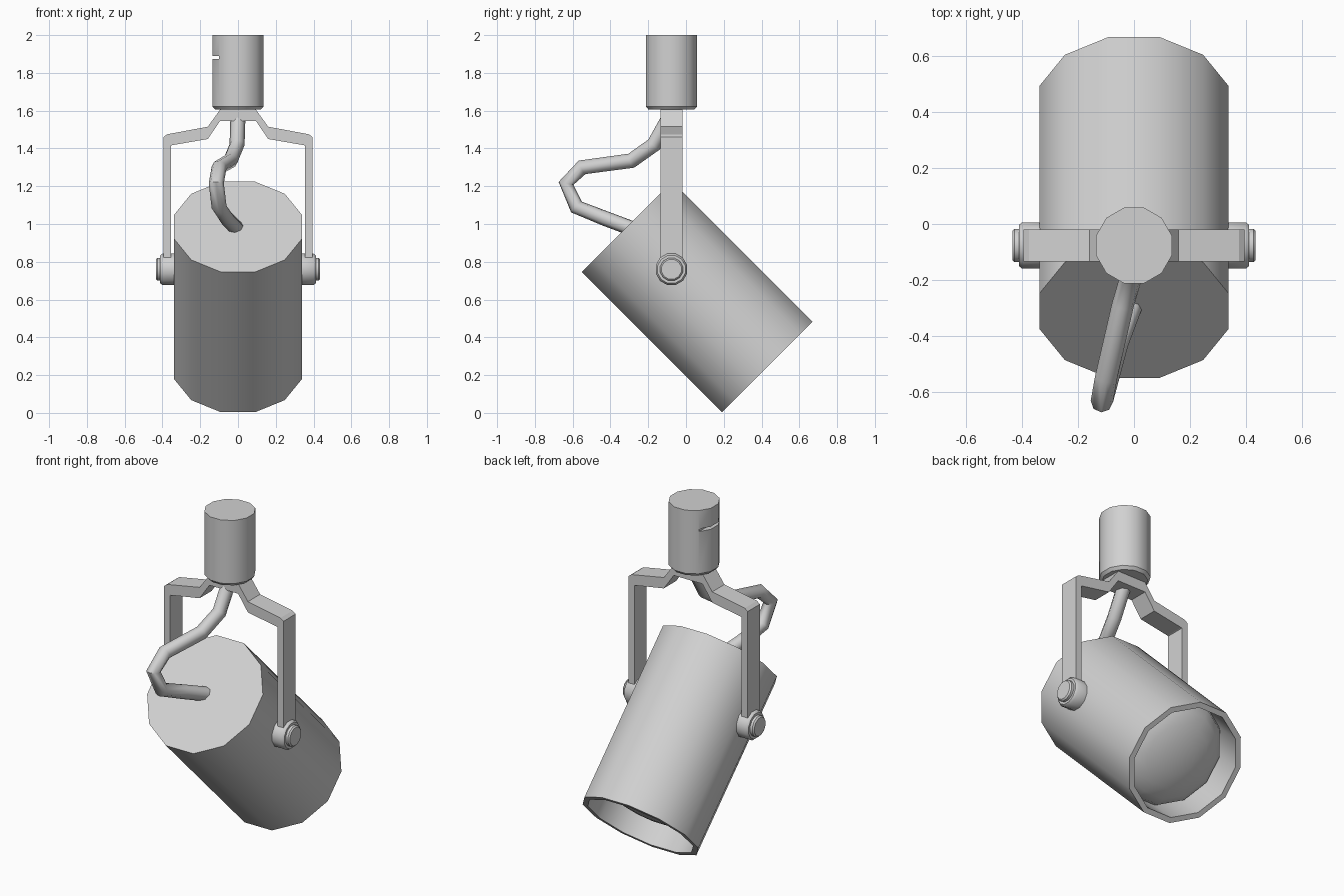
import bpy, bmesh, math
from mathutils import Matrix, Vector

cube = bpy.data.objects.get("Cube")
if cube:
    bpy.data.objects.remove(cube)

# One painted metal colour
GREY = (0.64, 0.64, 0.64, 1)
metal = bpy.data.materials.new("light_grey_metal")
metal.use_nodes = True
metal.diffuse_color = GREY
shader = metal.node_tree.nodes["Principled BSDF"]
shader.inputs["Base Color"].default_value = GREY

SIDES = 12
PIVOT_Y, PIVOT_Z = -0.077, 0.76


def finish(name, bm, smooth=True):
    bmesh.ops.remove_doubles(bm, verts=bm.verts, dist=0.0001)
    bmesh.ops.recalc_face_normals(bm, faces=bm.faces)
    mesh = bpy.data.meshes.new(name)
    bm.to_mesh(mesh)
    bm.free()
    mesh.materials.append(metal)
    obj = bpy.data.objects.new(name, mesh)
    bpy.context.collection.objects.link(obj)
    bpy.ops.object.select_all(action='DESELECT')
    obj.select_set(True)
    bpy.context.view_layer.objects.active = obj
    if smooth:
        bpy.ops.object.shade_smooth_by_angle(angle=math.radians(40))
    return obj


def lathe(name, profile, matrix):
    """Turn (radius, height) points about z, with flat sides facing the axes."""
    bm = bmesh.new()
    turn = Matrix.Rotation(math.pi / SIDES, 4, 'Z')
    verts = [bm.verts.new(turn @ Vector((r, 0, h))) for r, h in profile]
    edges = [bm.edges.new(pair) for pair in zip(verts, verts[1:])]
    bmesh.ops.spin(bm, geom=verts + edges, cent=(0, 0, 0), axis=(0, 0, 1),
                   angle=math.tau, steps=SIDES, use_duplicate=False)
    bmesh.ops.remove_doubles(bm, verts=bm.verts, dist=0.0001)
    bmesh.ops.transform(bm, matrix=matrix, verts=bm.verts)
    return finish(name, bm)


# Lamp housing: open can tilted down towards the back, with a domed lens inside
tilt = Matrix.Translation((0, -0.312, 0.985)) @ Matrix.Rotation(math.radians(-135), 4, 'X')
lathe("lamp_housing", [(0, 0), (0.35, 0), (0.35, 1.05), (0.318, 1.05),
                       (0.318, 0.83), (0, 0.83)], tilt)
LENS_R, LENS_H, RINGS = 0.318, 0.13, 5
dome = [(LENS_R * math.cos(a), 0.85 + LENS_H * math.sin(a))
        for a in (i * math.pi / 2 / RINGS for i in range(RINGS))]
lathe("lens", dome + [(0, 0.85 + LENS_H)], tilt)

# Ceiling mount with a slot cut across its right side
mount = lathe("ceiling_mount", [(0, 1.605), (0.125, 1.605), (0.14, 1.622),
                                (0.14, 2), (0, 2)],
              Matrix.Translation((0, PIVOT_Y, 0)))
bm = bmesh.new()
bmesh.ops.create_cube(bm, size=1, matrix=Matrix.Translation((-0.2, PIVOT_Y, 1.882))
                      @ Matrix.Diagonal((0.2, 0.5, 0.016, 1)))
cutter = finish("slot_cutter", bm, smooth=False)
cutter.hide_render = True
cut = mount.modifiers.new("slot", 'BOOLEAN')
cut.operation = 'DIFFERENCE'
cut.solver = 'EXACT'
cut.object = cutter
bpy.context.view_layer.objects.active = mount
bpy.ops.object.modifier_apply(modifier=cut.name)
bpy.data.objects.remove(cutter)

# Yoke: bent flat bar, one half profile mirrored across the middle
outer = [(0.395, PIVOT_Z), (0.395, 1.46), (0.375, 1.475), (0.16, 1.515), (0.09, 1.612)]
inner = [(0.355, PIVOT_Z), (0.355, 1.415), (0.35, 1.417), (0.16, 1.45), (0.095, 1.545)]
WIDTH = 0.115
bm = bmesh.new()
rows = [(o, i) for o, i in zip(outer, inner)]
rows += [tuple((-x, z) for x, z in row) for row in reversed(rows)]
strip = [[bm.verts.new((x, PIVOT_Y - WIDTH / 2, z)) for x, z in row] for row in rows]
faces = [bm.faces.new((a[0], b[0], b[1], a[1])) for a, b in zip(strip, strip[1:])]
extruded = bmesh.ops.extrude_face_region(bm, geom=faces, use_keep_orig=True)
bmesh.ops.translate(bm, vec=(0, WIDTH, 0),
                    verts=[v for v in extruded["geom"] if isinstance(v, bmesh.types.BMVert)])
finish("yoke", bm, smooth=False)

# Pivot knobs on both sides
for side, label in ((1, "left"), (-1, "right")):
    place = (Matrix.Translation((0, PIVOT_Y, PIVOT_Z))
             @ Matrix.Rotation(side * math.pi / 2, 4, 'Y'))
    lathe(label + "_pivot_knob", [(0, 0.33), (0.086, 0.33), (0.086, 0.40), (0.076, 0.412),
                                  (0.062, 0.412), (0.062, 0.427), (0.054, 0.435),
                                  (0, 0.435)], place)

# Power cable looping from the yoke into the rear of the housing
path = [(0, -0.08, 1.58), (-0.005, -0.17, 1.42), (-0.04, -0.29, 1.335),
        (-0.10, -0.55, 1.30), (-0.115, -0.635, 1.215), (-0.10, -0.58, 1.09),
        (-0.06, -0.43, 1.03), (0, -0.27, 0.97)]
curve = bpy.data.curves.new("power_cable", 'CURVE')
curve.dimensions = '3D'
curve.bevel_depth = 0.04
curve.bevel_resolution = 2
curve.use_fill_caps = True
spline = curve.splines.new('POLY')
spline.points.add(len(path) - 1)
for point, co in zip(spline.points, path):
    point.co = (*co, 1)
spline.use_smooth = True
curve.materials.append(metal)
cable = bpy.data.objects.new("power_cable", curve)
bpy.context.collection.objects.link(cable)
bpy.ops.object.select_all(action='DESELECT')
cable.select_set(True)
bpy.context.view_layer.objects.active = cable
bpy.ops.object.convert(target='MESH')
bpy.ops.object.shade_smooth_by_angle(angle=math.radians(50))
